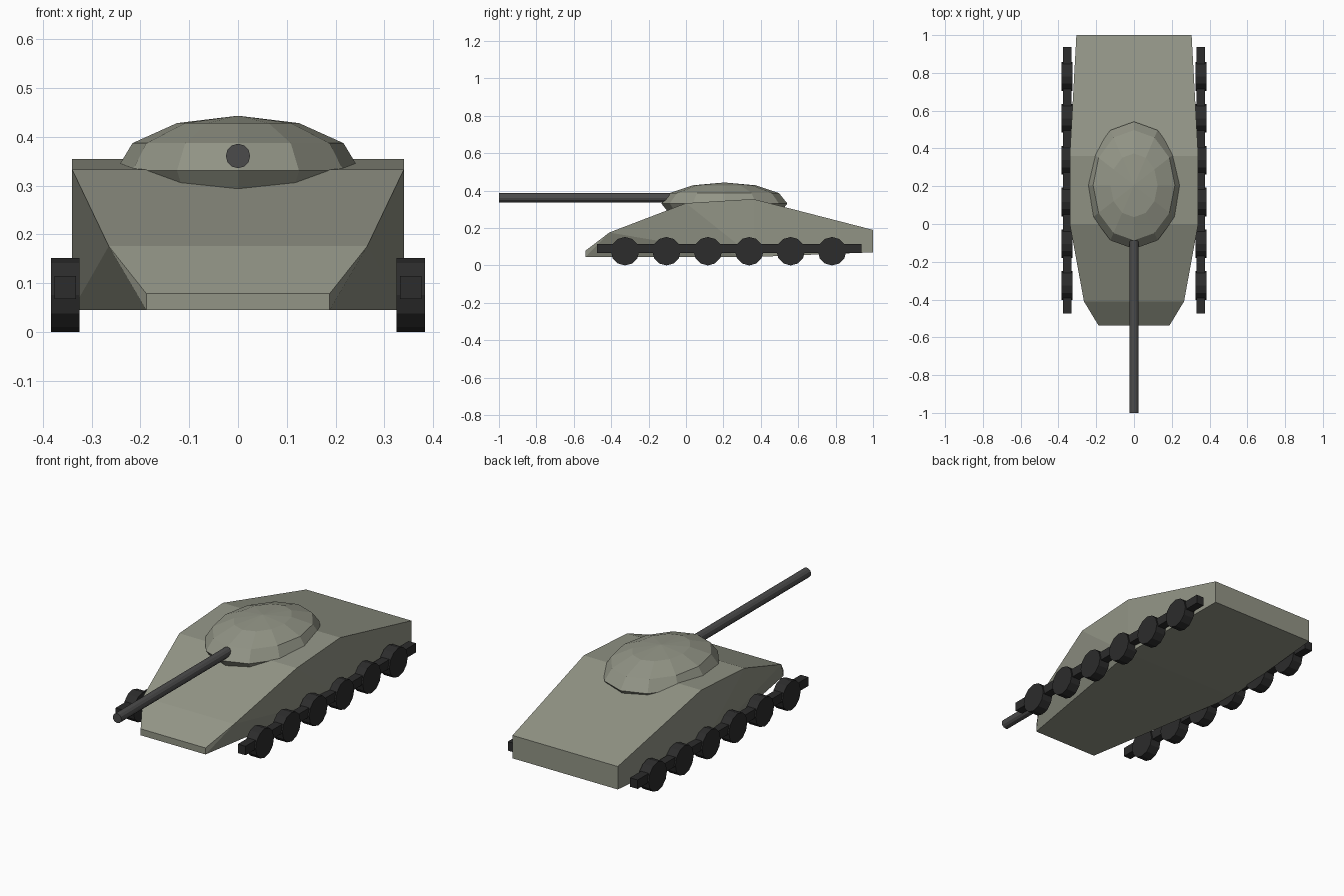
import bpy, bmesh, math
from mathutils import Matrix

if "Cube" in bpy.data.objects:
    bpy.data.objects.remove(bpy.data.objects["Cube"])


def material(name, rgb):
    m = bpy.data.materials.new(name)
    m.diffuse_color = (*rgb, 1)
    m.use_nodes = True
    m.node_tree.nodes["Principled BSDF"].inputs["Base Color"].default_value = m.diffuse_color
    return m


armour = material("armour_green", (0.29, 0.30, 0.24))
steel = material("gun_steel", (0.07, 0.07, 0.07))
rubber = material("running_gear_black", (0.025, 0.025, 0.025))


def finish(name, bm, mat):
    bmesh.ops.recalc_face_normals(bm, faces=bm.faces)
    me = bpy.data.meshes.new(name)
    bm.to_mesh(me)
    bm.free()
    me.materials.append(mat)
    ob = bpy.data.objects.new(name, me)
    bpy.context.collection.objects.link(ob)
    return ob


def cylinder(name, radius, length, segments, axis, centre, mat):
    bm = bmesh.new()
    bmesh.ops.create_cone(bm, cap_ends=True, segments=segments, radius1=radius,
                          radius2=radius, depth=length)
    rot = Matrix.Rotation(math.pi / 2, 4, axis)
    bmesh.ops.transform(bm, matrix=Matrix.Translation(centre) @ rot, verts=bm.verts)
    return finish(name, bm, mat)


# Hull: faceted convex shell from (half width, y, z) corner points
corners = [
    (0.188, -0.537, 0.079), (0.265, -0.41, 0.176), (0.34, 0.0, 0.333),
    (0.34, 0.36, 0.355), (0.305, 1.0, 0.19),
    (0.188, -0.537, 0.045), (0.34, 0.36, 0.045), (0.305, 1.0, 0.07),
]
bm = bmesh.new()
for x, y, z in corners:
    for s in (-1, 1):
        bm.verts.new((s * x, y, z))
bmesh.ops.convex_hull(bm, input=bm.verts)
bmesh.ops.dissolve_limit(bm, angle_limit=0.01, verts=bm.verts, edges=bm.edges)
finish("hull", bm, armour)

# Turret: squashed low-poly dome
bm = bmesh.new()
bmesh.ops.create_uvsphere(bm, u_segments=12, v_segments=6, radius=1)
bmesh.ops.transform(bm, verts=bm.verts, matrix=Matrix.Translation((0, 0.205, 0.331))
                    @ Matrix.Diagonal((0.25, 0.337, 0.1125, 1)))
finish("turret", bm, armour)

# Gun barrel
cylinder("gun_barrel", 0.025, 1.0, 12, 'X', (0, -0.5, 0.361), steel)

# Running gear on both sides
for side, s in (("left", -1), ("right", 1)):
    for i in range(6):
        cylinder(f"{side}_road_wheel_{i + 1}", 0.076, 0.059, 12, 'Y',
                 (s * 0.354, -0.326 + 0.2214 * i, 0.076), rubber)
    bm = bmesh.new()
    bmesh.ops.create_cube(bm, size=1)
    bmesh.ops.transform(bm, verts=bm.verts, matrix=Matrix.Translation((s * 0.354, 0.231, 0.091))
                        @ Matrix.Diagonal((0.044, 1.412, 0.047, 1)))
    finish(f"{side}_track_bar", bm, rubber)
